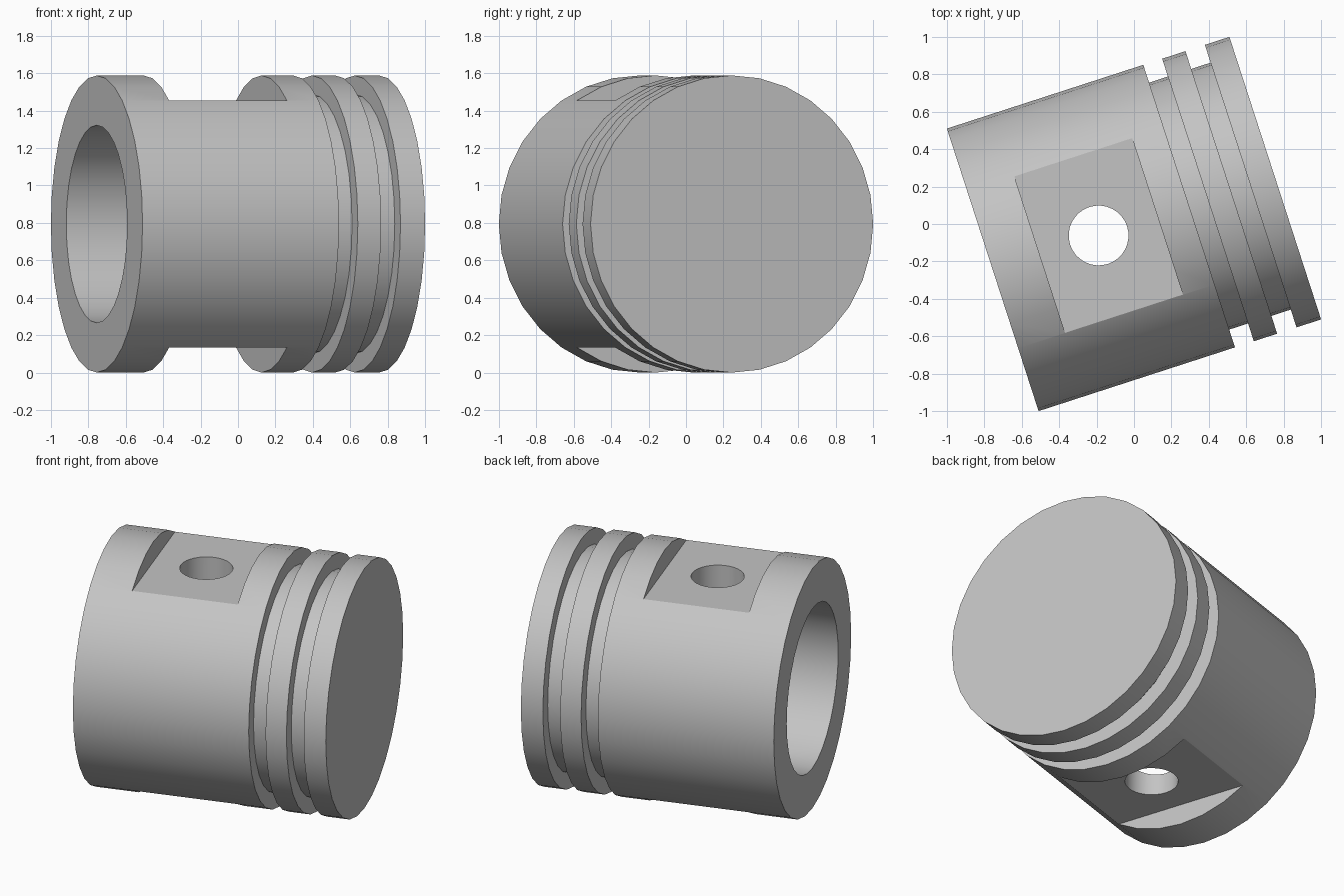
import bpy, bmesh, math
from mathutils import Matrix

if "Cube" in bpy.data.objects:
    bpy.data.objects.remove(bpy.data.objects["Cube"])

R, HALF, SEG = 0.794, 0.794, 32
TILT = math.atan2(0.49, 1.51)          # piston axis, turned in the ground plane
PLACE = Matrix.Translation((0, 0, R)) @ Matrix.Rotation(TILT, 4, 'Z')

metal = bpy.data.materials.new("grey_metal")
metal.diffuse_color = (0.55, 0.55, 0.55, 1)
metal.use_nodes = True
metal.node_tree.nodes["Principled BSDF"].inputs["Base Color"].default_value = metal.diffuse_color


def new_object(name, bm):
    bmesh.ops.recalc_face_normals(bm, faces=bm.faces)
    me = bpy.data.meshes.new(name)
    bm.to_mesh(me)
    bm.free()
    ob = bpy.data.objects.new(name, me)
    bpy.context.collection.objects.link(ob)
    me.materials.append(metal)
    ob.matrix_world = PLACE
    return ob


def lathe(name, profile):
    """Revolve (axial, radius) points about the local x axis."""
    bm = bmesh.new()
    rings = []
    for u, r in profile:
        rings.append([bm.verts.new((u, r * math.cos(2 * math.pi * i / SEG),
                                    r * math.sin(2 * math.pi * i / SEG)))
                      for i in range(SEG)])
    for a, b in zip(rings, rings[1:]):
        for i in range(SEG):
            j = (i + 1) % SEG
            bm.faces.new((a[i], a[j], b[j], b[i]))
    bm.faces.new(rings[0])
    bm.faces.new(rings[-1])
    return new_object(name, bm)


def cut(target, cutter):
    cutter.hide_render = True
    cutter.hide_viewport = True
    mod = target.modifiers.new(cutter.name, 'BOOLEAN')
    mod.operation = 'DIFFERENCE'
    mod.solver = 'EXACT'
    mod.object = cutter


# Body: bore floor, bore wall, open rim, skirt, two ring grooves, crown
G = 0.694
piston = lathe("piston", [
    (0.529, 0.528), (-HALF, 0.528), (-HALF, R), (0.31, R),
    (0.31, G), (0.416, G), (0.416, R), (0.547, R),
    (0.547, G), (0.656, G), (0.656, R), (HALF, R)])

# Flat pads on the top and bottom of the skirt
PIN = -0.199
for side, label in ((1, "top"), (-1, "bottom")):
    bm = bmesh.new()
    bmesh.ops.create_cube(bm, size=1, matrix=Matrix.Translation((PIN, 0, side * 0.861))
                          @ Matrix.Diagonal((0.662, 2, 0.4, 1)))
    cut(piston, new_object(label + "_pad_cutter", bm))

# Wrist pin hole through both pads
bm = bmesh.new()
bmesh.ops.create_cone(bm, cap_ends=True, segments=SEG, radius1=0.16, radius2=0.16,
                      depth=2, matrix=Matrix.Translation((PIN, 0, 0)))
cut(piston, new_object("pin_hole_cutter", bm))

# Apply the cuts, drop the cutters, smooth the round walls
bpy.context.view_layer.update()
done = bpy.data.meshes.new_from_object(piston.evaluated_get(bpy.context.evaluated_depsgraph_get()))
piston.modifiers.clear()
piston.data = done
for ob in list(bpy.data.objects):
    if ob is not piston and ob.name.endswith("cutter"):
        bpy.data.objects.remove(ob)
bpy.context.view_layer.objects.active = piston
piston.select_set(True)
bpy.ops.object.shade_smooth_by_angle(angle=math.radians(20))
